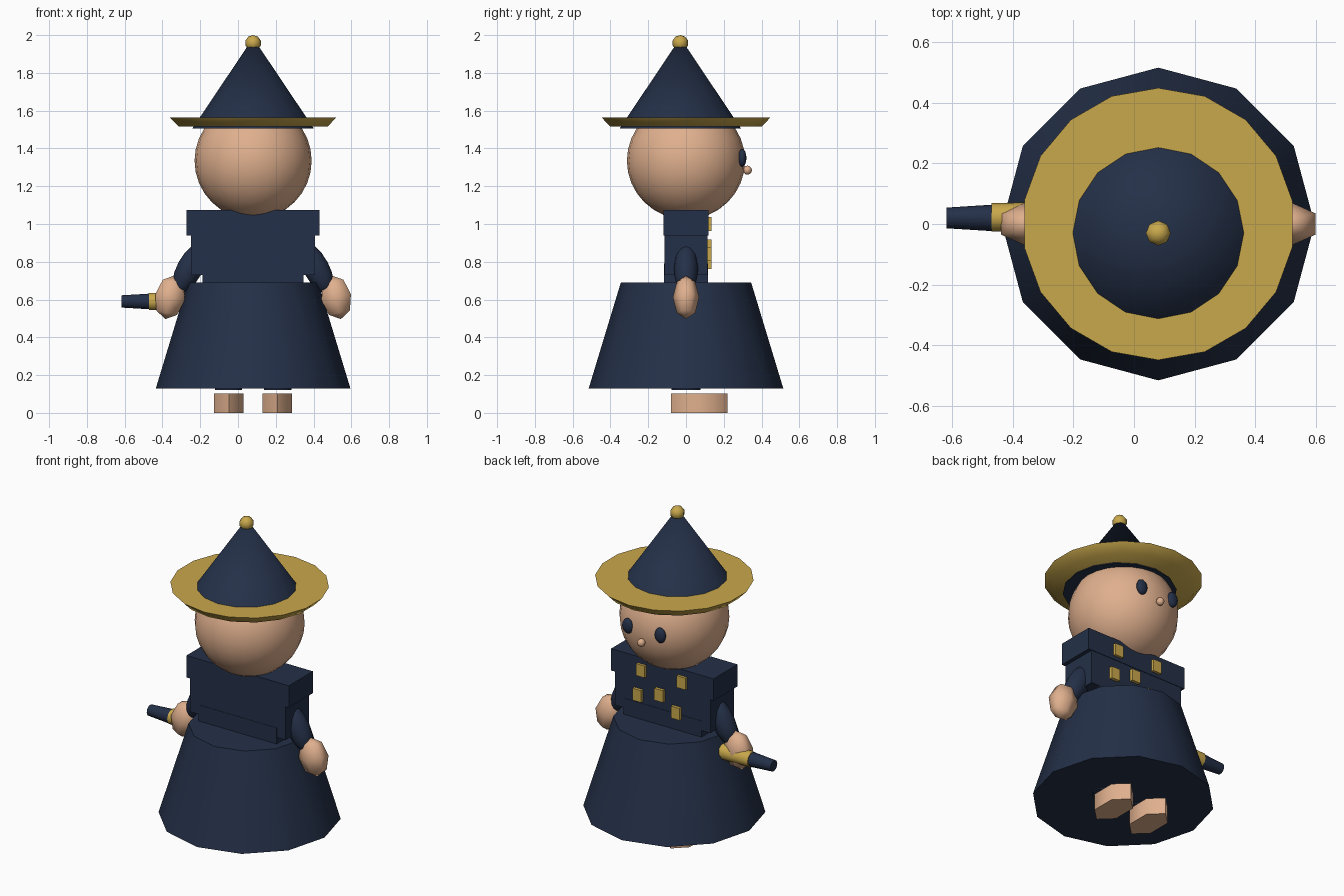
import bpy, math
from mathutils import Vector

if "Cube" in bpy.data.objects:
    bpy.data.objects.remove(bpy.data.objects["Cube"])

CX = 0.08  # body axis


def srgb(*rgb):
    return [((c / 255 + 0.055) / 1.055) ** 2.4 for c in rgb] + [1.0]


def material(name, *rgb):
    m = bpy.data.materials.new(name)
    m.diffuse_color = srgb(*rgb)
    m.use_nodes = True
    m.node_tree.nodes["Principled BSDF"].inputs["Base Color"].default_value = m.diffuse_color
    return m


NAVY = material("navy_cloth", 36, 48, 72)
GOLD = material("gold_trim", 201, 168, 76)
SKIN = material("skin", 224, 176, 142)


def finish(name, mat, smooth=True):
    ob = bpy.context.object
    ob.name = name
    ob.data.materials.append(mat)
    bpy.ops.object.transform_apply(location=False, rotation=True, scale=True)
    if smooth:
        bpy.ops.object.shade_smooth_by_angle(angle=math.radians(65))
    return ob


def cone(name, mat, sides, r1, r2, z1, z2, x=CX, y=0, scale=(1, 1, 1)):
    bpy.ops.mesh.primitive_cone_add(vertices=sides, radius1=r1, radius2=r2,
                                    depth=z2 - z1, location=(x, y, (z1 + z2) / 2))
    bpy.context.object.scale = scale
    return finish(name, mat)


def rod(name, mat, sides, r1, r2, x1, x2, y, z):
    # tapered rod running along x from x1 to x2
    bpy.ops.mesh.primitive_cone_add(vertices=sides, radius1=r1, radius2=r2,
                                    depth=abs(x2 - x1), location=((x1 + x2) / 2, y, z),
                                    rotation=(0, math.copysign(math.pi / 2, x2 - x1), 0))
    return finish(name, mat)


def ball(name, mat, loc, radii, segs, rings, tilt=0):
    bpy.ops.mesh.primitive_uv_sphere_add(segments=segs, ring_count=rings, radius=1,
                                         location=loc, rotation=(0, tilt, 0))
    bpy.context.object.scale = radii
    return finish(name, mat)


def box(name, mat, center, half):
    bpy.ops.mesh.primitive_cube_add(size=2, location=center)
    bpy.context.object.scale = half
    return finish(name, mat, False)


# robe and upper body
cone("robe_skirt", NAVY, 12, 0.515, 0.345, 0.13, 0.69)
box("waist", NAVY, (CX, 0, 0.72), (0.268, 0.117, 0.07))
box("chest", NAVY, (CX, 0, 0.835), (0.328, 0.115, 0.105))
box("collar", NAVY, (CX, 0, 1.007), (0.352, 0.118, 0.068))

# gold clasps on the face side
for i, (dx, z) in enumerate([(0.14, 1.0), (-0.14, 1.0), (0.165, 0.84),
                             (0.015, 0.88), (-0.10, 0.80)]):
    box(f"clasp_{i + 1}", GOLD, (CX + dx, 0.118, z), (0.03, 0.016, 0.037))

# head and face
ball("head", SKIN, (CX, 0, 1.335), (0.31, 0.313, 0.31), 24, 16)
ball("nose", SKIN, (CX, 0.325, 1.285), (0.024, 0.024, 0.024), 8, 6)

# paired parts
for s, side in ((-1, "left"), (1, "right")):
    ball(f"eye_{side}", NAVY, (CX + s * 0.112, 0.298, 1.35), (0.036, 0.022, 0.047), 12, 8)
    ball(f"arm_{side}", NAVY, (CX + s * 0.335, 0, 0.765), (0.068, 0.064, 0.15), 12, 8,
         -s * math.radians(28))
    ball(f"hand_{side}", SKIN, (CX + s * 0.44, 0, 0.612), (0.092, 0.07, 0.118), 6, 4,
         -s * math.radians(12))
    cone(f"leg_{side}", NAVY, 10, 0.076, 0.076, 0.122, 0.4, CX + s * 0.13)
    cone(f"foot_{side}", SKIN, 6, 0.15, 0.15, 0, 0.102, CX + s * 0.128, 0.07, (0.6, 1, 1))

# hat
cone("hat_brim", GOLD, 18, 0.40, 0.448, 1.515, 1.565)
cone("hat_cone", NAVY, 16, 0.322, 0, 1.505, 1.985, CX, -0.03)
ball("hat_tip", GOLD, (CX, -0.03, 1.958), (0.043, 0.043, 0.042), 8, 5)

# wand held in the left hand
rod("wand_grip", GOLD, 10, 0.05, 0.047, -0.25, -0.47, 0.022, 0.59)
rod("wand_shaft", NAVY, 10, 0.044, 0.034, -0.46, -0.618, 0.02, 0.59)
